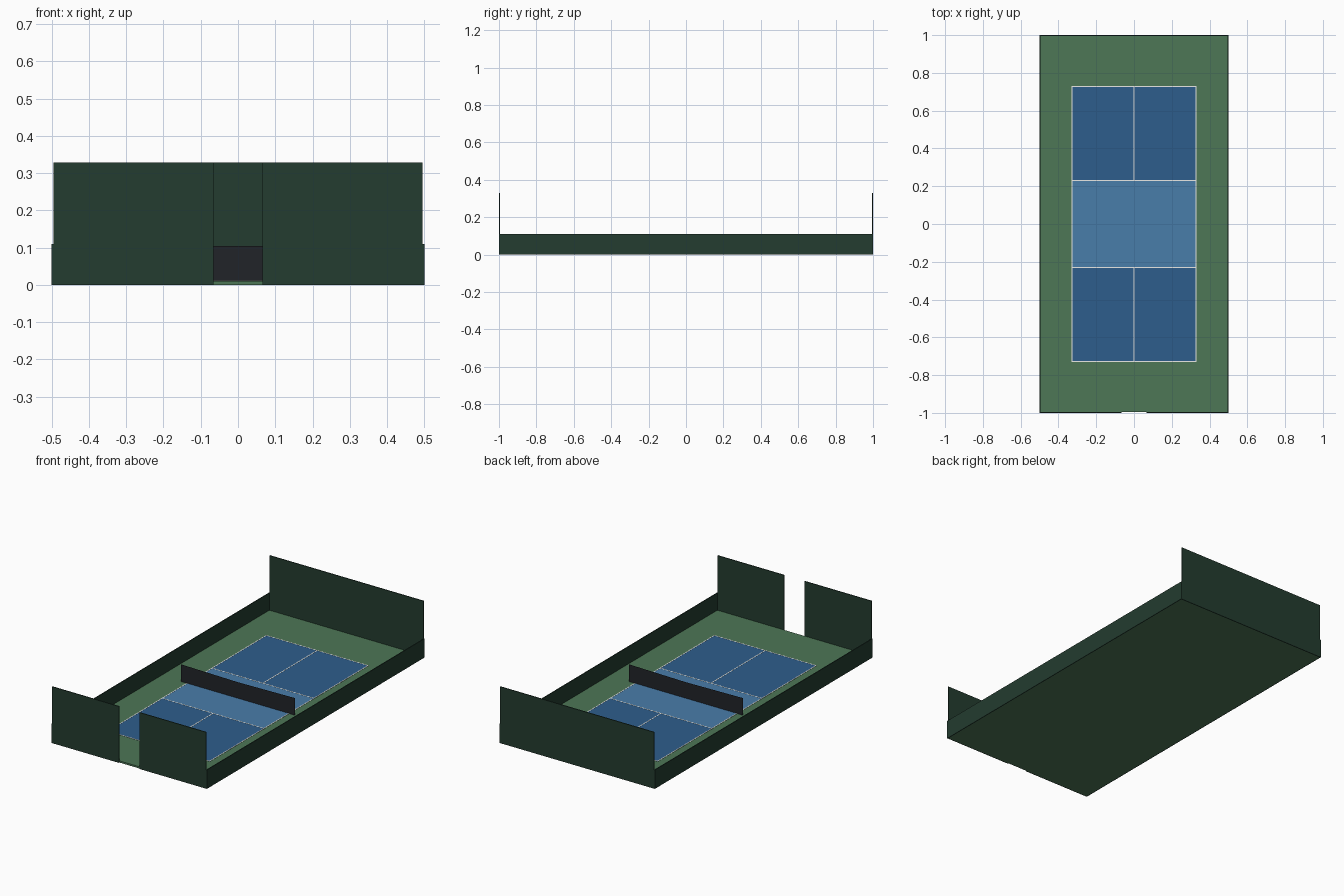
import bpy, bmesh

if "Cube" in bpy.data.objects:
    bpy.data.objects.remove(bpy.data.objects["Cube"])


def material(name, rgb):
    m = bpy.data.materials.new(name)
    m.diffuse_color = [(c / 255) ** 2.2 for c in rgb] + [1]
    m.use_nodes = True
    m.node_tree.nodes["Principled BSDF"].inputs["Base Color"].default_value = m.diffuse_color
    return m


GREEN = material("surround_green", (78, 118, 87))
DARK_BLUE = material("court_blue", (49, 94, 139))
LIGHT_BLUE = material("kitchen_blue", (74, 124, 168))
WHITE = material("line_white", (235, 235, 230))
WALL = material("windscreen_green", (40, 62, 51))
BLACK = material("net_black", (38, 40, 45))


def mesh_object(name, bm, mat):
    me = bpy.data.meshes.new(name)
    bm.to_mesh(me)
    bm.free()
    me.materials.append(mat)
    ob = bpy.data.objects.new(name, me)
    bpy.context.collection.objects.link(ob)
    return ob


def box(name, x, y, z, mat):
    """Box from (min, max) ranges on each axis."""
    bm = bmesh.new()
    bmesh.ops.create_cube(bm, size=1)
    for v in bm.verts:
        v.co = [r[0] if c < 0 else r[1] for c, r in zip(v.co, (x, y, z))]
    return mesh_object(name, bm, mat)


T = 0.005           # wall thickness
FLOOR = 0.01        # top of the slab
PAINT = 0.0108      # top of the coloured court
LINE = 0.0114       # top of the lines
CX, CY, KY = 0.33, 0.73, 0.232   # court half width, half length, kitchen depth
W = 0.0055          # line width

# Slab and painted court
box("floor_slab", (-0.5 + T, 0.5 - T), (-1 + T, 1 - T), (0, FLOOR), GREEN)
box("kitchen_area", (-CX, CX), (-KY, KY), (FLOOR, PAINT), LIGHT_BLUE)

for s, end in ((-1, "front"), (1, "back")):
    def span(a, b):
        return tuple(sorted((s * a, s * b)))

    # Service areas and cross lines
    box(f"{end}_service_area", (-CX, CX), span(KY, CY), (FLOOR, PAINT), DARK_BLUE)
    box(f"{end}_baseline", (-CX, CX), span(CY - W, CY), (PAINT, LINE), WHITE)
    box(f"{end}_kitchen_line", (-CX, CX), span(KY - W, KY), (PAINT, LINE), WHITE)
    box(f"{end}_center_line", (-W / 2, W / 2), span(KY, CY - W), (PAINT, LINE), WHITE)

for s, side in ((-1, "left"), (1, "right")):
    def span(a, b):
        return tuple(sorted((s * a, s * b)))

    # Sidelines, low side walls and the two halves of the front wall
    box(f"{side}_sideline", span(CX - W, CX), (-CY + W, CY - W), (PAINT, LINE), WHITE)
    box(f"{side}_wall", span(0.5 - T, 0.5), (-1, 1), (0, 0.11), WALL)
    box(f"{side}_front_wall", span(0.066, 0.5 - T), (-1, -1 + T), (0, 0.328), WALL)

# Tall back wall, full width
box("back_wall", (-0.5 + T, 0.5 - T), (1 - T, 1), (0, 0.328), WALL)

# Net sheet, sagging slightly at the middle
bm = bmesh.new()
top = [(-0.367, 0.11), (0, 0.104), (0.367, 0.11)]
lo = [bm.verts.new((x, 0, FLOOR)) for x, z in top]
hi = [bm.verts.new((x, 0, z)) for x, z in top]
for i in range(2):
    bm.faces.new((lo[i], lo[i + 1], hi[i + 1], hi[i]))
mesh_object("net", bm, BLACK)
